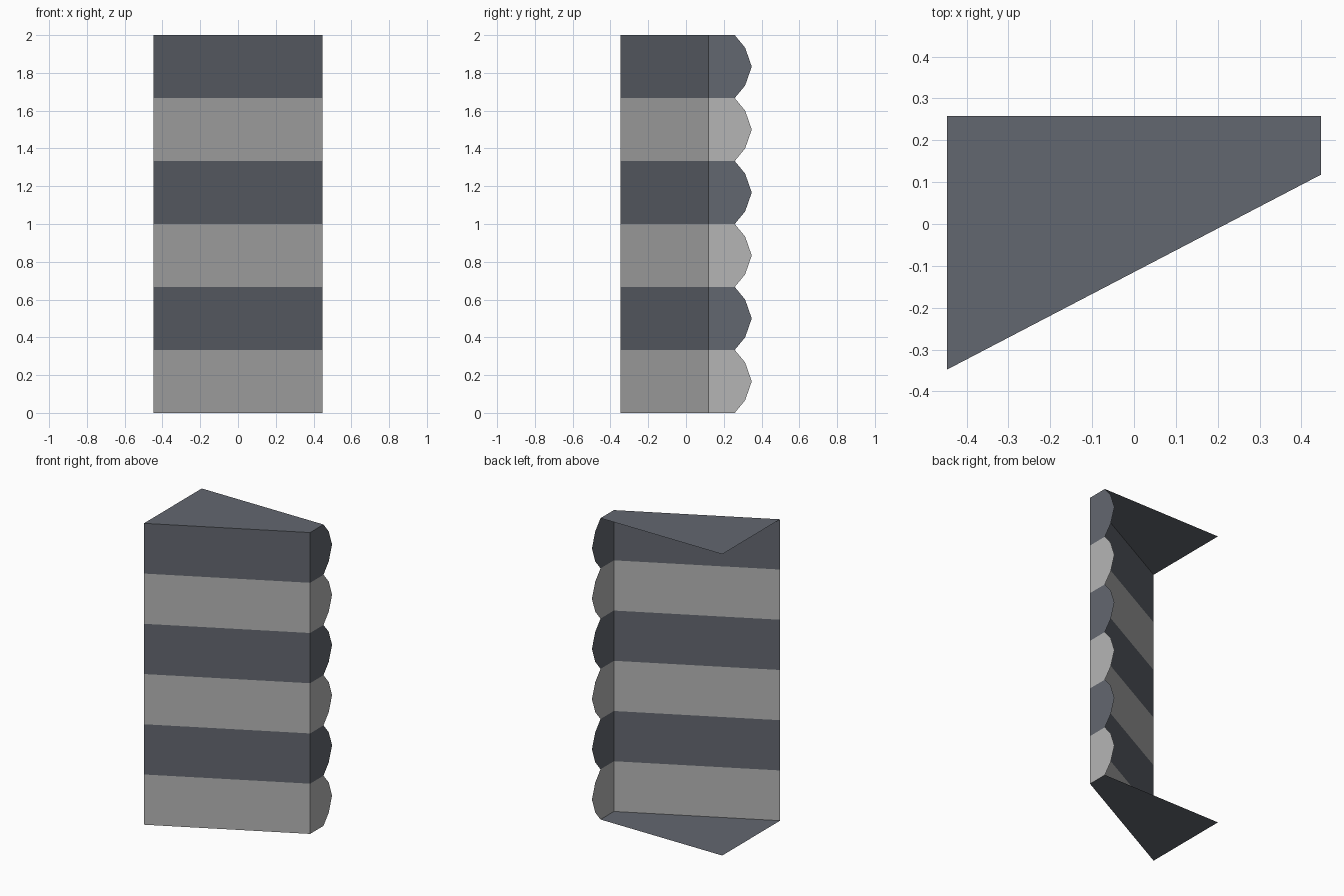
import bpy
import bmesh

if "Cube" in bpy.data.objects:
    bpy.data.objects.remove(bpy.data.objects["Cube"])

HEIGHT, BANDS = 2.0, 6
STEP = HEIGHT / BANDS
# plan corners of the awning: open at the back and at the left
X_L, X_R = -0.447, 0.447
Y_TIP, Y_LIP, Y_BACK = -0.348, 0.118, 0.258


def material(name, rgb):
    m = bpy.data.materials.new(name)
    m.diffuse_color = (*rgb, 1.0)
    m.use_nodes = True
    m.node_tree.nodes["Principled BSDF"].inputs["Base Color"].default_value = m.diffuse_color
    return m


LIGHT = material("light_grey", (0.46, 0.46, 0.46))
DARK = material("slate_grey", (0.124, 0.136, 0.160))


def sheet(name, polygons, materials):
    """Thin sheet; faces cycle through the given materials."""
    bm = bmesh.new()
    for i, poly in enumerate(polygons):
        face = bm.faces.new([bm.verts.new(p) for p in poly])
        face.material_index = i % len(materials)
    bmesh.ops.remove_doubles(bm, verts=bm.verts, dist=0.0001)
    mesh = bpy.data.meshes.new(name)
    bm.to_mesh(mesh)
    bm.free()
    for m in materials:
        mesh.materials.append(m)
    obj = bpy.data.objects.new(name, mesh)
    bpy.context.collection.objects.link(obj)
    return obj


levels = [i * STEP for i in range(BANDS)]

# sloping canopy with alternating stripes
sheet("striped_canopy",
      [[(X_L, Y_TIP, z), (X_R, Y_LIP, z),
        (X_R, Y_LIP, z + STEP), (X_L, Y_TIP, z + STEP)] for z in levels],
      [LIGHT, DARK])

# hanging edge with one scallop per stripe: (y, fraction of the stripe)
SCALLOP = [(Y_LIP, 0), (Y_BACK, 0), (0.313, 0.2), (0.348, 0.5),
           (0.313, 0.8), (Y_BACK, 1), (Y_LIP, 1)]
sheet("scalloped_edge",
      [[(X_R, y, z + f * STEP) for y, f in SCALLOP] for z in levels],
      [LIGHT, DARK])

# flat end panels
PLAN = [(X_L, Y_TIP), (X_R, Y_LIP), (X_R, Y_BACK), (X_L, Y_BACK)]
sheet("top_end_panel", [[(x, y, HEIGHT) for x, y in PLAN]], [DARK])
sheet("bottom_end_panel", [[(x, y, 0) for x, y in reversed(PLAN)]], [DARK])
